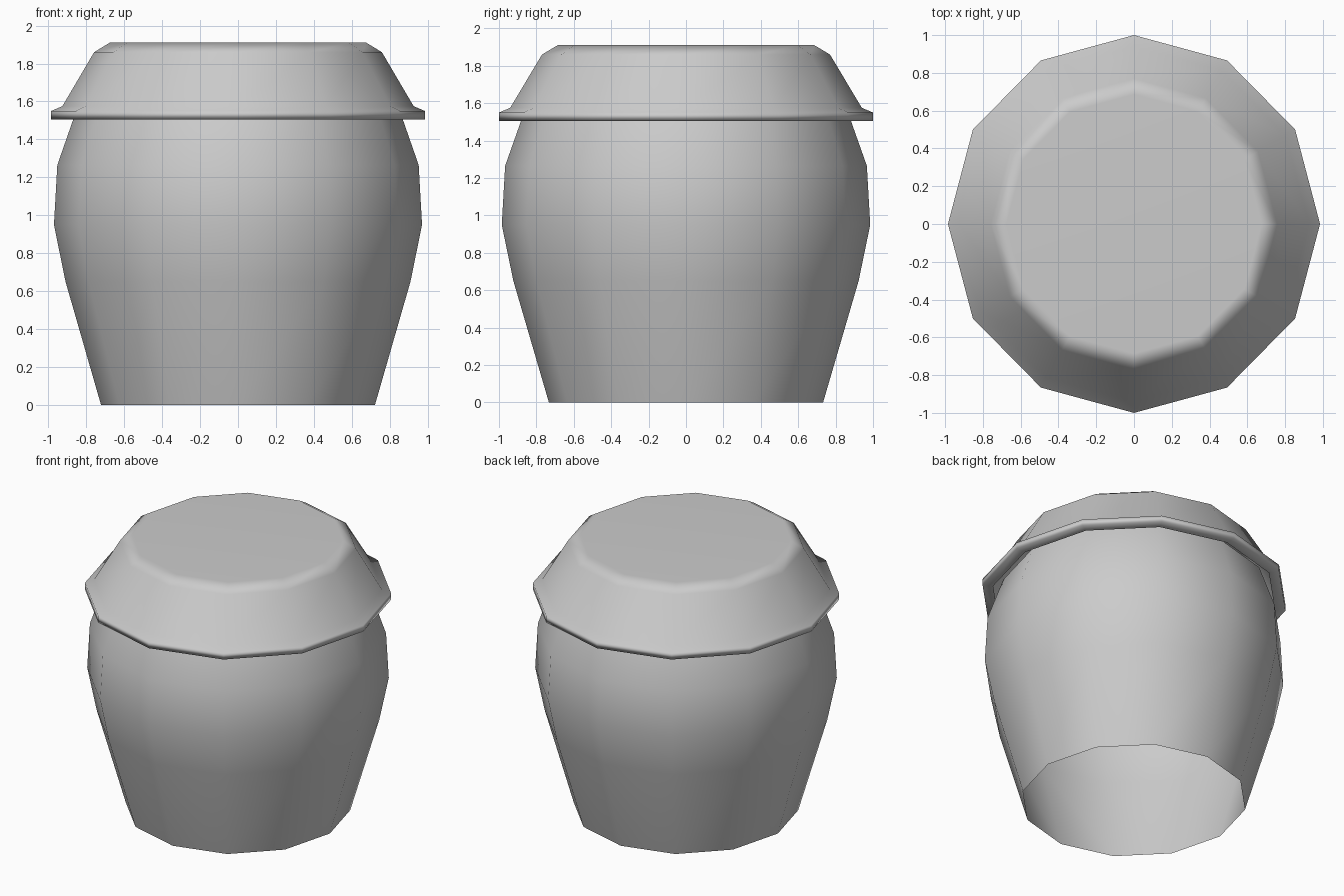
import bpy, bmesh
from math import cos, sin, pi

if "Cube" in bpy.data.objects:
    bpy.data.objects.remove(bpy.data.objects["Cube"])

SIDES = 12
X_SCALE = 0.985  # slightly narrower across x than y


def lathe(name, profile, cap_last=False):
    """Revolve (radius, z) points into a 12-sided smooth shell."""
    bm = bmesh.new()
    rings = []
    for r, z in profile:
        rings.append([bm.verts.new((X_SCALE * r * cos(2 * pi * i / SIDES),
                                    r * sin(2 * pi * i / SIDES), z))
                      for i in range(SIDES)])
    for a, b in zip(rings, rings[1:]):
        for i in range(SIDES):
            j = (i + 1) % SIDES
            bm.faces.new((a[i], a[j], b[j], b[i]))
    if cap_last:
        bm.faces.new(rings[-1])
    for f in bm.faces:
        f.smooth = True
    mesh = bpy.data.meshes.new(name)
    bm.to_mesh(mesh)
    bm.free()
    obj = bpy.data.objects.new(name, mesh)
    bpy.context.collection.objects.link(obj)
    return obj


# Pot body: open at the base, neck tucked under the lid
lathe("pot_body", [(0.733, 0), (0.923, 0.65), (0.985, 0.95),
                   (0.967, 1.265), (0.882, 1.505), (0.862, 1.56)])

# Lid: small under-lip, flat rim band, sloped side, bevelled flat top
lid = lathe("lid", [(0.93, 1.505), (1.0, 1.505), (1.0, 1.55), (0.94, 1.575),
                    (0.77, 1.86), (0.686, 1.91)], cap_last=True)

# Keep the lid top evenly flat while the bevel blends smoothly
lid.modifiers.new("flat_top_normals", 'WEIGHTED_NORMAL')
